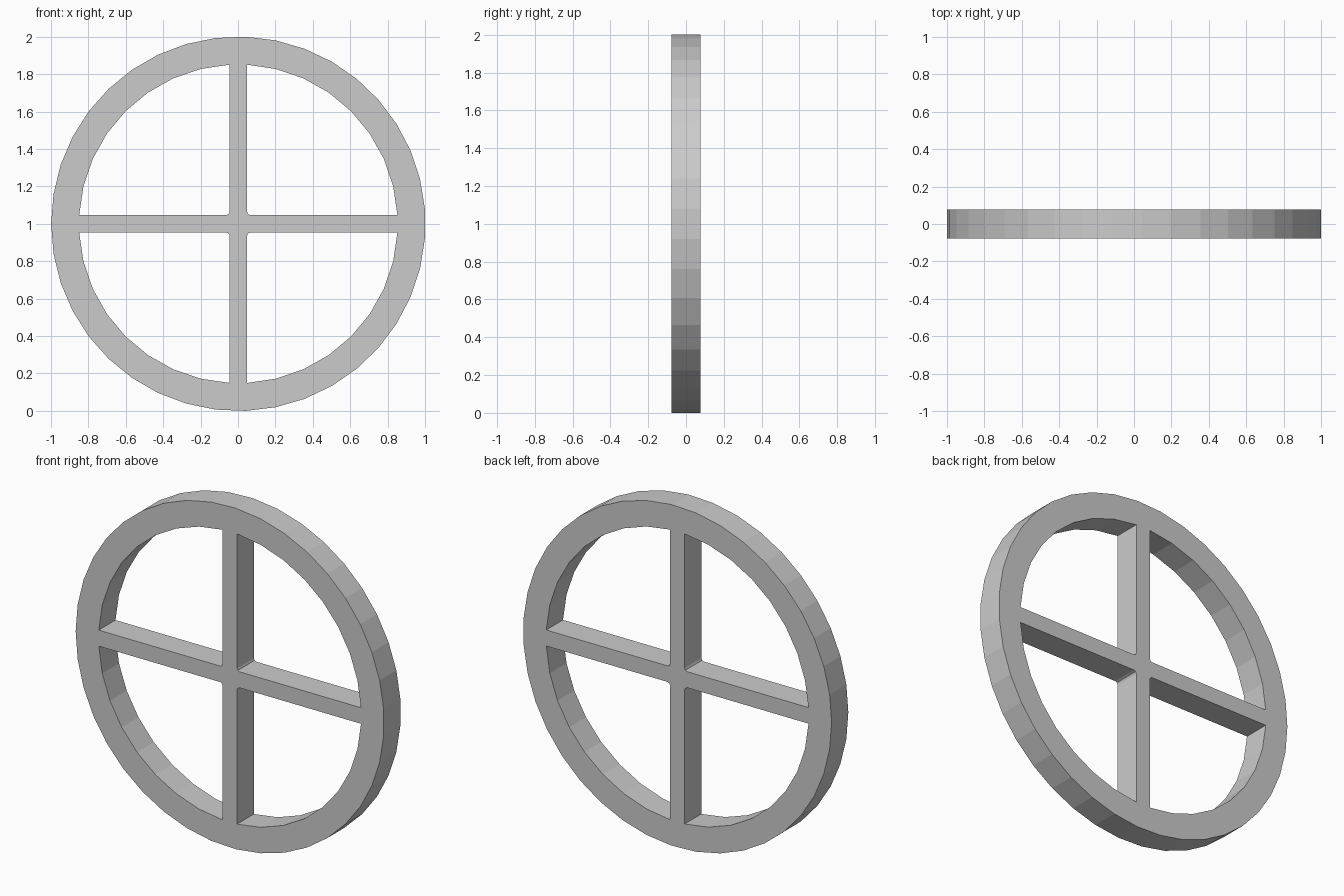
import bpy
from math import cos, sin, tau, pi, asin

if "Cube" in bpy.data.objects:
    bpy.data.objects.remove(bpy.data.objects["Cube"])

SIDES = 39        # outer rim facets
R = 1.0008        # outer radius
CX = 0.0016       # centring offset of the odd-sided rim
R_IN = 0.852      # inner rim radius
HALF = 0.047      # half spoke width
DEPTH = 0.0775    # half thickness
FILLET = 0.017    # rounding at the hub

curve = bpy.data.curves.new("spoked_wheel", 'CURVE')
curve.dimensions = '2D'
curve.fill_mode = 'BOTH'
curve.extrude = DEPTH


def outline(points):
    s = curve.splines.new('POLY')
    s.points.add(len(points) - 1)
    for p, (x, y) in zip(s.points, points):
        p.co = (x + CX, y, 0, 1)
    s.use_cyclic_u = True
    s.use_smooth = False


# outer rim
outline([(R * cos(pi + tau * i / SIDES), R * sin(pi + tau * i / SIDES))
         for i in range(SIDES)])

# one quadrant opening: rim arc plus small rounded corner at the hub
a0 = asin(HALF / R_IN)
a1 = pi / 2 - a0
opening = [(R_IN * cos(a0 + (a1 - a0) * i / 8), R_IN * sin(a0 + (a1 - a0) * i / 8))
           for i in range(9)]
c = HALF + FILLET
opening += [(c + FILLET * cos(pi + pi / 4 * i), c + FILLET * sin(pi + pi / 4 * i))
            for i in range(3)]

# four openings around the hub
for k in range(4):
    ca, sa = (1, 0, -1, 0)[k], (0, 1, 0, -1)[k]
    outline([(x * ca - y * sa, x * sa + y * ca) for x, y in opening])

# stand the wheel upright and turn it into a mesh
wheel = bpy.data.objects.new("spoked_wheel", curve)
bpy.context.collection.objects.link(wheel)
wheel.rotation_euler = (pi / 2, 0, 0)
wheel.location.z = R * cos(pi / SIDES / 2)
bpy.context.view_layer.objects.active = wheel
wheel.select_set(True)
bpy.ops.object.convert(target='MESH')
bpy.ops.object.shade_flat()
